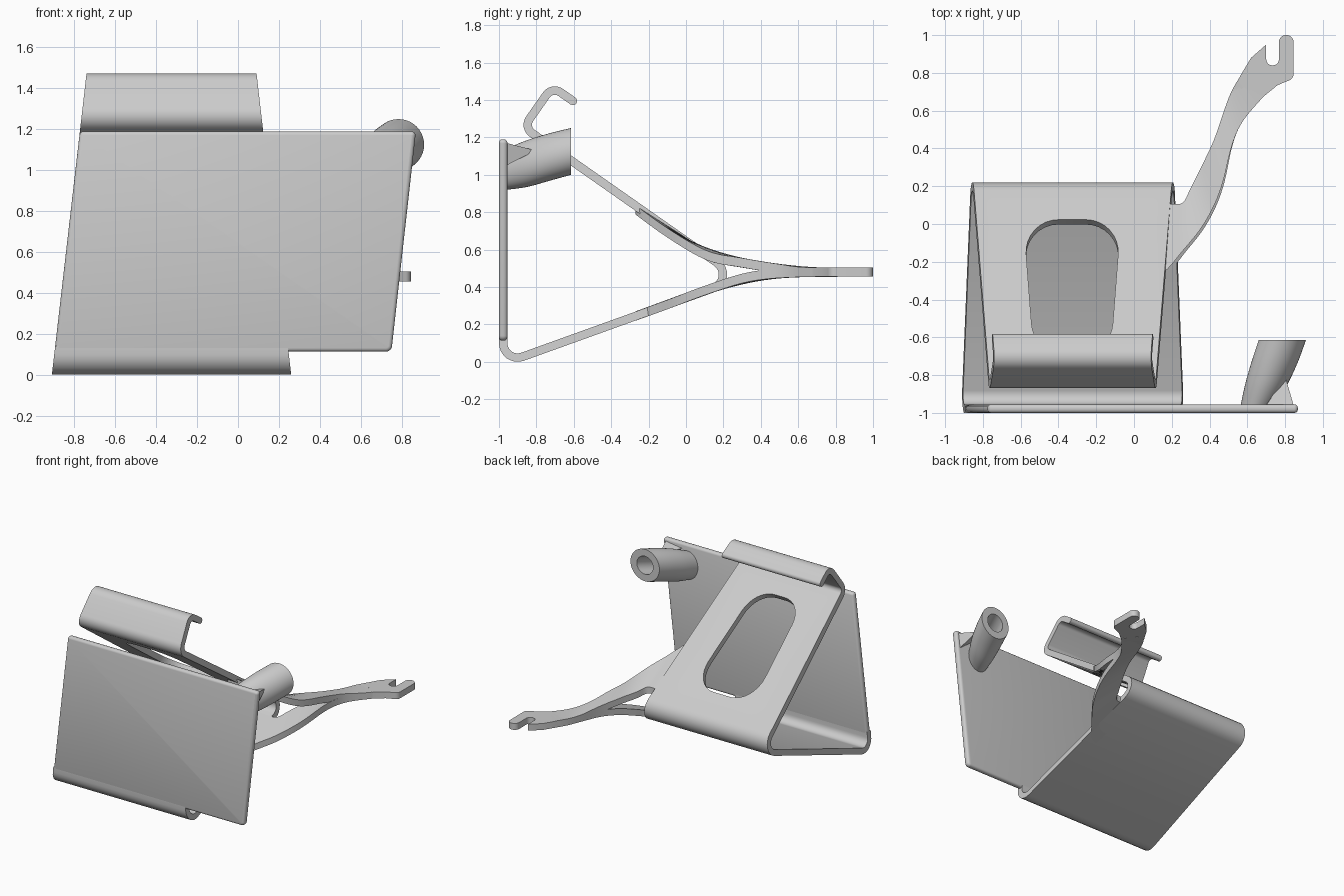
import bpy, bmesh, math
from mathutils import Vector

if "Cube" in bpy.data.objects:
    bpy.data.objects.remove(bpy.data.objects["Cube"])

grey = bpy.data.materials.new("plain grey")
grey.use_nodes = True
colour = (0.6, 0.6, 0.6, 1)
grey.diffuse_color = colour
grey.node_tree.nodes["Principled BSDF"].inputs["Base Color"].default_value = colour

HALF = 0.0225  # half the sheet thickness


def loft(name, rings):
    """Skin a row of equal-sized point rings and cap both ends."""
    bm = bmesh.new()
    rows = [[bm.verts.new(p) for p in ring] for ring in rings]
    n = len(rows[0])
    for a, b in zip(rows, rows[1:]):
        for i in range(n):
            j = (i + 1) % n
            bm.faces.new((a[i], a[j], b[j], b[i]))
    bm.faces.new(rows[0])
    bm.faces.new(rows[-1])
    bmesh.ops.recalc_face_normals(bm, faces=bm.faces)
    mesh = bpy.data.meshes.new(name)
    bm.to_mesh(mesh)
    bm.free()
    obj = bpy.data.objects.new(name, mesh)
    bpy.context.collection.objects.link(obj)
    mesh.materials.append(grey)
    return obj


def activate(obj):
    bpy.ops.object.select_all(action='DESELECT')
    obj.select_set(True)
    bpy.context.view_layer.objects.active = obj


def smooth(obj):
    activate(obj)
    bpy.ops.object.shade_smooth_by_angle(angle=math.radians(35))


def fillet(corners, closed=True, steps=8):
    """Round each (x, y, radius) corner of a 2D path."""
    pts = [Vector(c[:2]) for c in corners]
    out = []
    for i, (p, c) in enumerate(zip(pts, corners)):
        r = c[2]
        if r == 0 or (not closed and i in (0, len(pts) - 1)):
            out.append(p)
            continue
        a = (pts[i - 1] - p).normalized()
        b = (pts[(i + 1) % len(pts)] - p).normalized()
        half = a.angle(b) / 2
        centre = p + (a + b).normalized() * r / math.sin(half)
        t = r / math.tan(half)
        start = (p + a * t - centre).normalized()
        end = (p + b * t - centre).normalized()
        out += [centre + start.slerp(end, k / steps).normalized() * r for k in range(steps + 1)]
    return out


def catmull(points, steps=5):
    """Smooth curve through points of any dimension."""
    pts = [points[0]] + points + [points[-1]]
    out = []
    for a, b, c, d in zip(pts, pts[1:], pts[2:], pts[3:]):
        for k in range(steps):
            t = k / steps
            out.append([q + t / 2 * (r - p + t * (2*p - 5*q + 4*r - s + t * (3*(q - r) + s - p)))
                        for p, q, r, s in zip(a, b, c, d)])
    return out + [list(points[-1])]


def height(curve, y):
    for (y0, z0), (y1, z1) in zip(curve, curve[1:]):
        if y <= y1:
            return z0 + (z1 - z0) * (y - y0) / (y1 - y0)
    return curve[-1][1]


# Front panel, slanted sides and rounded edges
outline = fillet([(-0.897, 0.113, 0), (0.75, 0.113, 0.03),
                  (0.87, 1.19, 0.02), (-0.773, 1.19, 0)])
panel = loft("front_panel", [[(p.x, y, p.y) for p in outline] for y in (-1, -0.955)])
mod = panel.modifiers.new("round", 'BEVEL')
mod.width, mod.segments, mod.limit_method = 0.018, 3, 'ANGLE'
mod.angle_limit = math.radians(50)
activate(panel)
bpy.ops.object.modifier_apply(modifier="round")
smooth(panel)

# Folded sheet: base, rear bend, sloping rest and top hook
path = fillet([(-0.9775, 0.14, 0), (-0.9775, -0.01, 0.0775), (0.287, 0.445, 0.0775),
               (-0.868, 1.254, 0.055), (-0.715, 1.472, 0.055), (-0.605, 1.395, 0)], False)
widths = [HALF] * len(path)
end, way = path[-1], (path[-1] - path[-2]).normalized()
for k in range(1, 5):
    a = k * math.pi / 8.4
    path.append(end + way * HALF * math.sin(a))
    widths.append(HALF * math.cos(a))
rings = []
for i, (p, w) in enumerate(zip(path, widths)):
    d = path[min(i + 1, len(path) - 1)] - path[max(i - 1, 0)]
    side = Vector((-d.y, d.x)).normalized() * w
    ring = []
    for q, edge in ((p + side, 0), (p + side, 1), (p - side, 1), (p - side, 0)):
        lean = 0.115 * q.y
        ring.append((0.26 - lean if edge else -0.91 + lean, q.x, q.y))
    rings.append(ring)
sheet = loft("folded_sheet", rings)

# Slot through the sloping rest
slot = fillet([(-0.585, 0.01, 0.17), (-0.07, 0.01, 0.17),
               (-0.125, -0.7, 0.17), (-0.53, -0.7, 0.17)])
normal = Vector((0, 0.574, 0.819))
cutter = loft("slot_cutter", [[Vector((p.x, p.y, 0.646 - 0.7 * p.y)) + normal * s for p in slot]
                              for s in (-0.07, 0.07)])
cutter.hide_render = True
mod = sheet.modifiers.new("slot", 'BOOLEAN')
mod.operation, mod.solver, mod.object = 'DIFFERENCE', 'EXACT', cutter
activate(sheet)
bpy.ops.object.modifier_apply(modifier="slot")
bpy.data.objects.remove(cutter)
smooth(sheet)

# Two arms that leave the rest and the base and merge at the rear
stations = catmull([(0.1, 0.11, 0.1, -0.27), (0.2, 0.105, 0.165, -0.25),
                    (0.26, 0.115, 0.26, -0.14), (0.3, 0.19, 0.35, -0.03),
                    (0.36, 0.31, 0.42, 0.09), (0.425, 0.45, 0.47, 0.22),
                    (0.48, 0.61, 0.52, 0.42), (0.52, 0.71, 0.58, 0.55),
                    (0.58, 0.81, 0.7, 0.69)])
upper = catmull([(-0.3, 0.835), (-0.1, 0.69), (0.11, 0.569), (0.3, 0.53),
                 (0.5, 0.497), (0.65, 0.48), (1, 0.48)])
lower = catmull([(-0.3, 0.234), (-0.1, 0.306), (0.11, 0.385), (0.34, 0.455),
                 (0.6, 0.478), (1, 0.48)])
for name, curve, shift in (("upper_arm", upper, 0), ("lower_arm", lower, 0.03)):
    rings = []
    for xl, yl, xr, yr in stations:
        zl, zr = height(curve, yl), height(curve, yr)
        xr += shift * max(0, 0.5 - yr)
        rings.append([(xl, yl, zl - 0.025), (xr, yr, zr - 0.025),
                      (xr, yr, zr + 0.025), (xl, yl, zl + 0.025)])
    smooth(loft(name, rings))

# Notched head at the end of the arms
head = fillet([(0.56, 0.78, 0), (0.62, 0.88, 0), (0.7, 0.95, 0), (0.7, 0.84, 0.032),
               (0.767, 0.84, 0.032), (0.767, 1, 0.038), (0.845, 1, 0.038),
               (0.845, 0.77, 0.04), (0.76, 0.735, 0), (0.68, 0.67, 0)])
smooth(loft("arm_head", [[(p.x, p.y, z) for p in head] for z in (0.455, 0.505)]))

# Curved holder tube with a blind bore
tube = catmull([(0.655, -0.96, 1.03, 0.09, 0.11), (0.7, -0.85, 1.06, 0.112, 0.125),
                (0.745, -0.73, 1.095, 0.123, 0.127), (0.785, -0.615, 1.125, 0.125, 0.125)])
bore = [(x, y, z, 0.07, 0.07) for x, y, z, _, _ in reversed(tube[4:])]
turns = [k * math.tau / 40 for k in range(40)]
smooth(loft("holder_tube", [[(x + rx * math.cos(a), y, z + rz * math.sin(a)) for a in turns]
                            for x, y, z, rx, rz in tube + bore]))

# Small gusset between panel corner and tube
base = [(0.7, 1.15), (0.83, 1.05), (0.845, 1.17)]
loft("tube_gusset", [[(x, -0.96, z) for x, z in base],
                     [(0.8 + (x - 0.8) * 0.1, -0.82, 1.13 + (z - 1.13) * 0.1) for x, z in base]])
